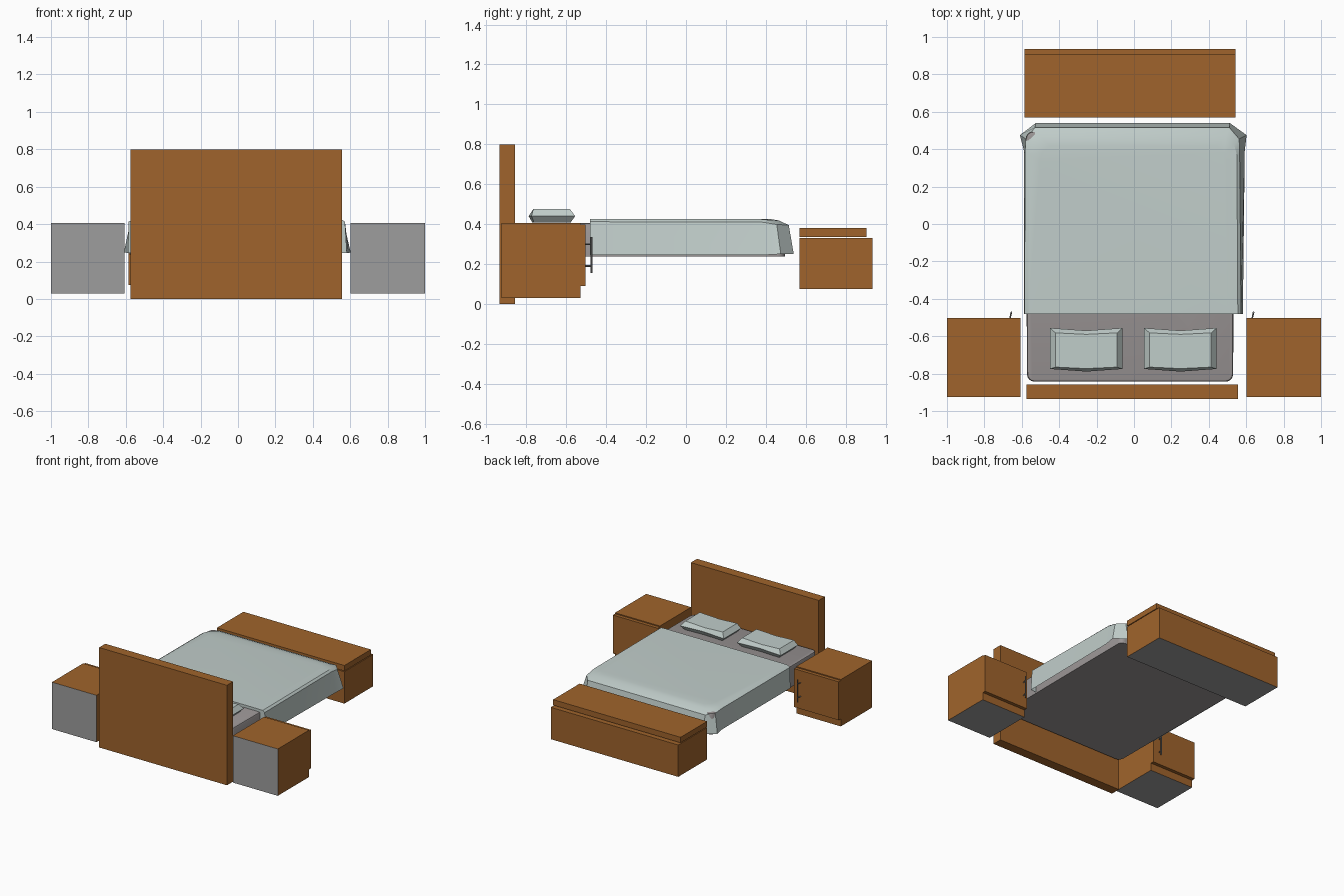
import bpy, bmesh, math
from mathutils import Vector

default = bpy.data.objects.get("Cube")
if default:
    bpy.data.objects.remove(default, do_unlink=True)


def material(name, rgb):
    m = bpy.data.materials.new(name)
    m.use_nodes = True
    col = (*rgb, 1.0)
    m.diffuse_color = col
    bsdf = next(n for n in m.node_tree.nodes if n.type == 'BSDF_PRINCIPLED')
    bsdf.inputs["Base Color"].default_value = col
    return m


WOOD = material("brown wood", (0.35, 0.127, 0.025))
GREY = material("plain grey", (0.34, 0.34, 0.34))
SHEET = material("sheet grey", (0.33, 0.305, 0.305))
LINEN = material("pale green linen", (0.53, 0.61, 0.59))
METAL = material("handle metal", (0.2, 0.2, 0.2))


def finish(name, bm, mats, smooth=False):
    mesh = bpy.data.meshes.new(name)
    bm.to_mesh(mesh)
    bm.free()
    for m in mats:
        mesh.materials.append(m)
    ob = bpy.data.objects.new(name, mesh)
    bpy.context.collection.objects.link(ob)
    if smooth:
        bpy.ops.object.select_all(action='DESELECT')
        ob.select_set(True)
        bpy.context.view_layer.objects.active = ob
        bpy.ops.object.shade_smooth_by_angle(angle=math.radians(30))
    return ob


def box(name, x, y, z, mats=(WOOD,), grey_dirs=()):
    """Box between ranges; faces pointing along grey_dirs get the second material."""
    bm = bmesh.new()
    bmesh.ops.create_cube(bm, size=1)
    for v in bm.verts:
        v.co = [r[0] if c < 0 else r[1] for c, r in zip(v.co, (x, y, z))]
    bm.normal_update()
    for f in bm.faces:
        if any(f.normal.dot(Vector(d)) > 0.9 for d in grey_dirs):
            f.material_index = 1
    return finish(name, bm, mats)


def loft(name, rings, mat, bottom=True, smooth=False):
    """Closed rings joined from bottom to top, with a cap on top."""
    bm = bmesh.new()
    loops = [[bm.verts.new(p) for p in r] for r in rings]
    n = len(rings[0])
    for a, b in zip(loops, loops[1:]):
        for i in range(n):
            j = (i + 1) % n
            bm.faces.new((a[i], a[j], b[j], b[i]))
    bm.faces.new(loops[-1])
    if bottom:
        bm.faces.new(loops[0][::-1])
    bmesh.ops.recalc_face_normals(bm, faces=bm.faces)
    return finish(name, bm, (mat,), smooth)


def rod(name, p, q, r):
    p, q = Vector(p), Vector(q)
    bm = bmesh.new()
    bmesh.ops.create_cone(bm, cap_ends=True, segments=8, radius1=r, radius2=r,
                          depth=(q - p).length)
    rot = (q - p).to_track_quat('Z', 'Y')
    for v in bm.verts:
        v.co = rot @ v.co + (p + q) / 2
    return finish(name, bm, (METAL,), True)


BACK, DOWN = (0, -1, 0), (0, 0, -1)

# Headboard
box("headboard", (-0.575, 0.557), (-0.935, -0.857), (0, 0.8))

# Storage bench at the foot
box("bench_body", (-0.586, 0.543), (0.57, 0.935), (0.075, 0.33), (WOOD, GREY), (DOWN,))
box("bench_lid", (-0.586, 0.543), (0.57, 0.905), (0.336, 0.38))

# Nightstands with a door and an upright handle near the bed
for side, x0, x1, hx in (("right", -1.0, -0.606, -0.66), ("left", 0.602, 1.0, 0.635)):
    box(side + "_nightstand_body", (x0, x1), (-0.925, -0.53), (0.03, 0.405),
        (WOOD, GREY), (BACK, DOWN))
    box(side + "_nightstand_door", (x0, x1), (-0.53, -0.503), (0.09, 0.397))
    rod(side + "_handle_bar", (hx + 0.004, -0.473, 0.155), (hx + 0.004, -0.473, 0.335), 0.005)
    for k, z in enumerate((0.19, 0.3)):
        rod(f"{side}_handle_post_{k + 1}", (hx - 0.003, -0.504, z), (hx + 0.004, -0.473, z), 0.004)


# Mattress: rounded outline, slightly narrower at the head
def mattress_ring(z, inset):
    corners = ((-0.572, -0.843, 180), (0.53, -0.843, 270), (0.537, 0.495, 0), (-0.579, 0.495, 90))
    pts, r = [], 0.04
    for x, y, start in corners:
        cx = x + r if x < 0 else x - r
        cy = y + r if y < 0 else y - r
        for k in range(5):
            a = math.radians(start + k * 22.5)
            pts.append((cx + (r - inset) * math.cos(a), cy + (r - inset) * math.sin(a), z))
    return pts


loft("mattress", [mattress_ring(z, i) for z, i in
                  ((0.237, 0), (0.393, 0), (0.402, 0.004), (0.405, 0.013))], SHEET, smooth=True)

# Blanket: draped shell whose skirt flares at the foot corners
hem = [(-0.588, -0.48, 0.245), (-0.588, 0.39, 0.245), (-0.61, 0.475, 0.25), (-0.525, 0.54, 0.25),
       (0.512, 0.54, 0.25), (0.602, 0.475, 0.25), (0.592, 0.39, 0.245), (0.582, -0.48, 0.245)]
shoulder = [(-0.585, -0.48, 0.412), (-0.583, 0.38, 0.41), (-0.578, 0.455, 0.398),
            (-0.53, 0.515, 0.395), (0.51, 0.515, 0.395), (0.562, 0.455, 0.398),
            (0.565, 0.38, 0.41), (0.572, -0.48, 0.412)]
crown = [(-0.565, -0.48, 0.425), (-0.56, 0.37, 0.425), (-0.545, 0.425, 0.42),
         (-0.50, 0.465, 0.418), (0.49, 0.465, 0.418), (0.535, 0.425, 0.42),
         (0.55, 0.37, 0.425), (0.555, -0.48, 0.425)]
field = [(x * 0.9, y if y < 0 else y * 0.9, 0.426) for x, y, z in crown]
loft("blanket", [hem, shoulder, crown, field], LINEN, bottom=False, smooth=True)


# Pillows: faceted cushions with a sagging middle
def pillow_ring(cx, hw, y0, y1, z, sag, bow):
    return [(cx - hw, y0, z), (cx, y0 - bow, z - sag), (cx + hw, y0, z),
            (cx + hw, y1, z), (cx, y1 - bow, z - sag), (cx - hw, y1, z)]


for side, cx in (("right", -0.255), ("left", 0.248)):
    loft(side + "_pillow", [
        pillow_ring(cx, 0.165, -0.762, -0.578, 0.408, 0, 0.008),
        pillow_ring(cx, 0.194, -0.775, -0.556, 0.44, 0, 0.014),
        pillow_ring(cx, 0.165, -0.765, -0.582, 0.476, 0.012, 0.008)], LINEN)
